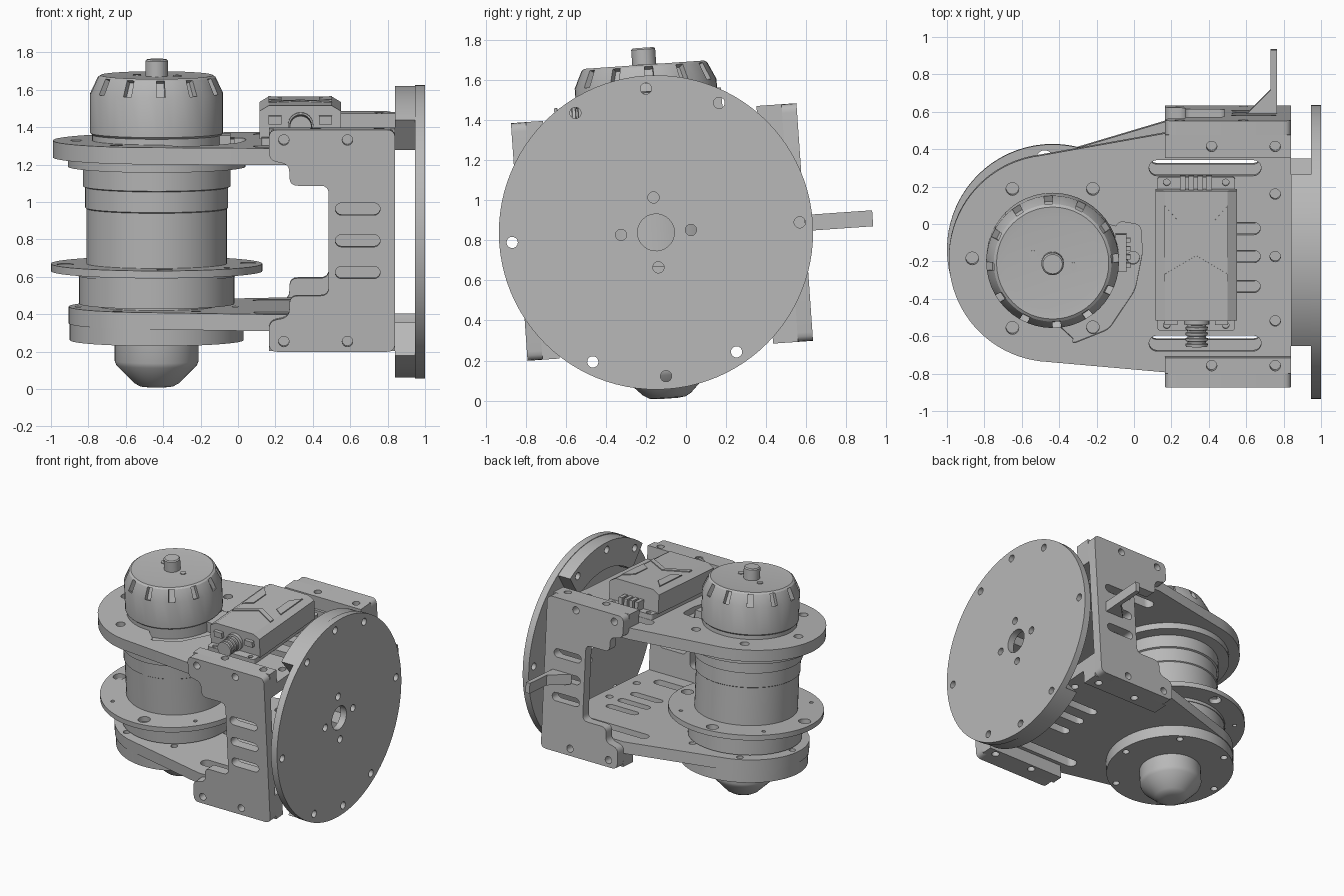
import bpy, bmesh, math
from mathutils import Matrix, Vector

if "Cube" in bpy.data.objects:
    bpy.data.objects.remove(bpy.data.objects["Cube"])

grey = bpy.data.materials.new("machined grey")
grey.use_nodes = True
grey.diffuse_color = (0.48, 0.48, 0.48, 1)
grey.node_tree.nodes["Principled BSDF"].inputs["Base Color"].default_value = (0.48, 0.48, 0.48, 1)

# The whole assembly is tilted about x; origin is the centre of the mounting disc
FRAME = Matrix.Translation((0, -0.15, 0.84)) @ Matrix.Rotation(math.radians(4), 4, 'X')
AXES = {
    'x': Matrix(((0, 0, 1), (1, 0, 0), (0, 1, 0))).to_4x4(),
    'y': Matrix.Rotation(math.pi / 2, 4, 'X'),
    'z': Matrix.Identity(4),
}
MX = -0.435  # motor axis


def finish(ob, matrix):
    bm = bmesh.new()
    bm.from_mesh(ob.data)
    bmesh.ops.remove_doubles(bm, verts=bm.verts, dist=0.0005)
    bmesh.ops.recalc_face_normals(bm, faces=bm.faces)
    bm.to_mesh(ob.data)
    bm.free()
    ob.matrix_world = FRAME @ matrix
    ob.data.materials.clear()
    ob.data.materials.append(grey)
    bpy.ops.object.select_all(action='DESELECT')
    ob.select_set(True)
    bpy.context.view_layer.objects.active = ob
    bpy.ops.object.shade_smooth_by_angle(angle=math.radians(30))
    return ob


def arc(x, y, r, a0, a1, n=24):
    return [(x + r * math.cos(math.radians(a0 + (a1 - a0) * i / n)),
             y + r * math.sin(math.radians(a0 + (a1 - a0) * i / n))) for i in range(n + 1)]


def circle(x, y, r, n=24):
    return arc(x, y, r, 0, 360, n)[:-1]


def slot(x0, x1, y, r):
    return arc(x1 - r, y, r, -90, 90, 8) + arc(x0 + r, y, r, 90, 270, 8)


def ring(x, y, radius, r, angles):
    return [circle(x + radius * math.cos(math.radians(a)), y + radius * math.sin(math.radians(a)), r)
            for a in angles]


def rect(x0, x1, y0, y1):
    return [(x0, y0), (x1, y0), (x1, y1), (x0, y1)]


def rounded(pts, r):
    out = []
    for i, p in enumerate(pts):
        p, a, b = Vector(p), Vector(pts[i - 1]), Vector(pts[(i + 1) % len(pts)])
        s, e = p + (a - p).normalized() * r, p + (b - p).normalized() * r
        out += [tuple(s * (1 - t) ** 2 + p * 2 * t * (1 - t) + e * t * t) for t in (0, .25, .5, .75, 1)]
    return out


def plate(name, outline, axis, lo, hi, holes=()):
    """Flat profile with holes, extruded along one axis from lo to hi."""
    cu = bpy.data.curves.new(name, 'CURVE')
    cu.dimensions, cu.fill_mode = '2D', 'BOTH'
    cu.extrude = (hi - lo) / 2
    for pts in [outline, *holes]:
        sp = cu.splines.new('POLY')
        sp.points.add(len(pts) - 1)
        for p, (x, y) in zip(sp.points, pts):
            p.co = (x, y, 0, 1)
        sp.use_cyclic_u = True
    ob = bpy.data.objects.new(name, cu)
    bpy.context.collection.objects.link(ob)
    bpy.ops.object.select_all(action='DESELECT')
    ob.select_set(True)
    bpy.context.view_layer.objects.active = ob
    bpy.ops.object.convert(target='MESH')
    ob = bpy.context.view_layer.objects.active
    shift = Vector([(lo + hi) / 2 if c == axis else 0 for c in 'xyz'])
    return finish(ob, Matrix.Translation(shift) @ AXES[axis])


def lathe(name, profile, matrix=Matrix.Translation((MX, 0, 0)), steps=48, notch=None):
    """Revolved profile; notch = (low, high, depth) sinks every fourth face in that band."""
    bm = bmesh.new()
    vs = [bm.verts.new((r, 0, z)) for r, z in profile]
    es = [bm.edges.new(pair) for pair in zip(vs, vs[1:])]
    bmesh.ops.spin(bm, geom=vs + es, cent=(0, 0, 0), axis=(0, 0, 1), angle=2 * math.pi, steps=steps)
    bmesh.ops.remove_doubles(bm, verts=bm.verts, dist=0.0005)
    bmesh.ops.recalc_face_normals(bm, faces=bm.faces)
    if notch:
        low, high, depth = notch
        band = []
        for f in bm.faces:
            c = f.calc_center_median()
            k = int((math.atan2(c.y, c.x) % (2 * math.pi)) / (2 * math.pi) * steps)
            if low < c.z < high and k % 4 == 0 and 0.1 < abs(f.normal.z) < 0.95:
                band.append(f)
        for f in bmesh.ops.extrude_discrete_faces(bm, faces=band)['faces']:
            bmesh.ops.translate(bm, verts=f.verts, vec=-f.normal * depth)
    me = bpy.data.meshes.new(name)
    bm.to_mesh(me)
    bm.free()
    ob = bpy.data.objects.new(name, me)
    bpy.context.collection.objects.link(ob)
    return finish(ob, matrix)


HEX = range(0, 360, 60)

# Mounting disc and its two curved spacers
plate("mounting_disc", circle(0, 0, 0.785, 96), 'x', 0.947, 1.0,
      [circle(0, 0, 0.092, 32)] + ring(0, 0, 0.175, 0.028, range(0, 360, 90))
      + ring(0, 0, 0.72, 0.028, [0, 60, 90, 120, 180, 240, 270, 300]))
for name, mid in (("upper", 90), ("lower", 270)):
    plate(name + "_disc_spacer", arc(0, 0, 0.78, mid - 36, mid + 36) + arc(0, 0, 0.57, mid + 36, mid - 36),
          'x', 0.84, 0.947, ring(0, 0, 0.72, 0.028, [mid - 30, mid, mid + 30]))

# Side plates of the bracket
half = [(0.84, 0.595), (0.165, 0.595), (0.165, 0.43), (0.275, 0.41), (0.275, 0.295), (0.485, 0.295)]
side = rounded(half + [(x, -z) for x, z in reversed(half)], 0.045)
side_holes = [circle(x, z, 0.028) for x in (0.245, 0.585) for z in (-0.54, 0.54)]
side_holes += [slot(0.52, 0.76, z, 0.033) for z in (-0.17, 0, 0.17)]
plate("front_side_plate", side, 'y', -0.685, -0.61, side_holes)
plate("back_side_plate", side, 'y', 0.67, 0.745, side_holes)
for name, u0, u1 in (("front", -0.61, -0.525), ("back", 0.545, 0.67)):
    mid = (u0 + u1) / 2
    for level, lo, hi in (("upper", 0.49, 0.595), ("lower", -0.595, -0.49)):
        plate(f"{name}_{level}_mount_bar", rect(0.165, 0.84, u0, u1), 'z', lo, hi,
              [circle(x, mid, 0.028) for x in (0.415, 0.755)])

# Top and bottom plates reaching out to the motor
square_end = [(0.165, -0.61), (0.84, -0.61), (0.84, 0.67), (0.165, 0.67)]
slots = [slot(0.08, 0.68, u, 0.042) for u in (-0.455, 0.485)]
slots += [slot(0.4, 0.675, u, 0.033) for u in (-0.15, 0.01, 0.16)]
end_holes = [circle(0.755, u, 0.028) for u in (-0.335, 0.01, 0.345)]
top = arc(MX, 0, 0.555, 97, 263, 40) + square_end
pocket = arc(MX, 0, 0.33, 35, 270) + rounded(
    [(MX + x, u) for x, u in ((0.1, -0.46), (0.3, -0.38), (0.44, -0.17), (0.48, 0.03), (0.47, 0.18), (0.35, 0.2))], 0.03)
plate("top_plate", top, 'z', 0.40, 0.44, slots + end_holes + ring(MX, 0, 0.43, 0.034, HEX))
plate("top_plate_upper_layer", top, 'z', 0.44, 0.49,
      slots + end_holes + [pocket] + ring(MX, 0, 0.43, 0.034, [60, 120, 180, 240]))
plate("bottom_plate", arc(MX, 0, 0.47, 107, 253, 40) + square_end, 'z', -0.49, -0.40,
      slots + end_holes + ring(MX, 0, 0.42, 0.025, HEX))
plate("bottom_disc", circle(MX, 0, 0.465, 72), 'z', -0.58, -0.49, ring(MX, 0, 0.42, 0.025, HEX))

# Motor on top
lathe("motor_rotor", [(0, 0.835), (0.25, 0.835), (0.30, 0.84), (0.315, 0.83), (0.355, 0.745), (0.355, 0.53),
                      (0.345, 0.52), (0.345, 0.42), (0, 0.42)], notch=(0.76, 0.82, 0.035))
lathe("motor_shaft", [(0, 0.925), (0.052, 0.925), (0.06, 0.917), (0.06, 0.8), (0, 0.8)], steps=32)
for x, u in ((-0.54, 0.045), (-0.325, -0.02)):
    plate("rotor_screw", circle(x, u, 0.022), 'z', 0.82, 0.842)
plate("motor_connector", rect(-0.1, -0.04, -0.07, 0.13), 'z', 0.44, 0.52)
for i in range(4):
    plate("connector_pin", rect(-0.05, -0.02, -0.05 + i * 0.045, -0.025 + i * 0.045), 'z', 0.45, 0.5)

# Gearbox between the plates
lathe("gearbox_body", [(0, 0.40), (0.475, 0.40), (0.475, 0.35), (0.395, 0.345), (0.395, 0.245), (0.382, 0.24),
                       (0.382, 0.13), (0.375, 0.125), (0.375, -0.18), (0.375, -0.22), (0.415, -0.225),
                       (0.415, -0.385), (0.31, -0.39), (0.31, -0.42), (0, -0.42)], steps=64)
plate("gearbox_flange", circle(MX, 0, 0.565, 72), 'z', -0.21, -0.17,
      ring(MX, 0, 0.49, 0.045, range(5, 365, 90)) + ring(MX, 0, 0.49, 0.015, range(50, 410, 90)))
lathe("flange_collar", [(0, -0.2), (0.5, -0.2), (0.47, -0.235), (0.3, -0.235), (0, -0.235)][0:1]
      + [(0.42, -0.2), (0.42, -0.235), (0, -0.235)], steps=64)
lathe("bottom_cap", [(0, -0.55), (0.225, -0.55), (0.225, -0.69), (0.215, -0.715), (0.12, -0.81),
                     (0.09, -0.827), (0.05, -0.832), (0, -0.832)])

# Motor controller on the top plate
plate("controller_base", rounded(rect(0.125, 0.54, -0.385, 0.44), 0.02), 'z', 0.49, 0.53,
      [circle(x, u, 0.018, 16) for x in (0.175, 0.49) for u in (-0.355, 0.41)])
plate("controller_case", [(0.115, 0.52), (0.55, 0.52), (0.55, 0.67), (0.5, 0.7), (0.165, 0.7), (0.115, 0.67)],
      'y', -0.32, 0.375)
for s in (-1, 1):
    mirror = lambda pts: [(0.3325 + s * x, u) for x, u in pts]
    plate("case_side_panel", mirror([(0.17, 0.30), (0.1, 0.22), (0.1, 0.07), (0.17, 0.02)]), 'z', 0.698, 0.707)
    plate("case_chevron", mirror([(0, 0.03), (0.17, -0.07), (0.17, -0.11), (0, -0.01)]), 'z', 0.698, 0.707)
    plate("case_socket", mirror([(0.1, -0.345), (0.17, -0.345), (0.17, -0.31), (0.1, -0.31)]), 'z', 0.6, 0.645)
gland = [(0, 0), (0.068, 0), (0.068, 0.03)]
for i in range(4):
    z = 0.03 + i * 0.03
    gland += [(0.05, z + 0.003), (0.05, z + 0.012), (0.06, z + 0.015), (0.058, z + 0.03)]
lathe("cable_gland", gland + [(0.03, 0.15), (0, 0.15)],
      Matrix.Translation((0.335, -0.315, 0.595)) @ AXES['y'], steps=24)
for i in range(4):
    plate("case_terminal", rect(0.245 + i * 0.047, 0.275 + i * 0.047, 0.37, 0.45), 'z', 0.53, 0.6)

# Lever with gusset on the back side plate
plate("lever", [(0.60, 0.74), (0.765, 0.74), (0.765, 1.085), (0.73, 1.085), (0.73, 0.87), (0.62, 0.76)],
      'z', -0.045, 0.035)
